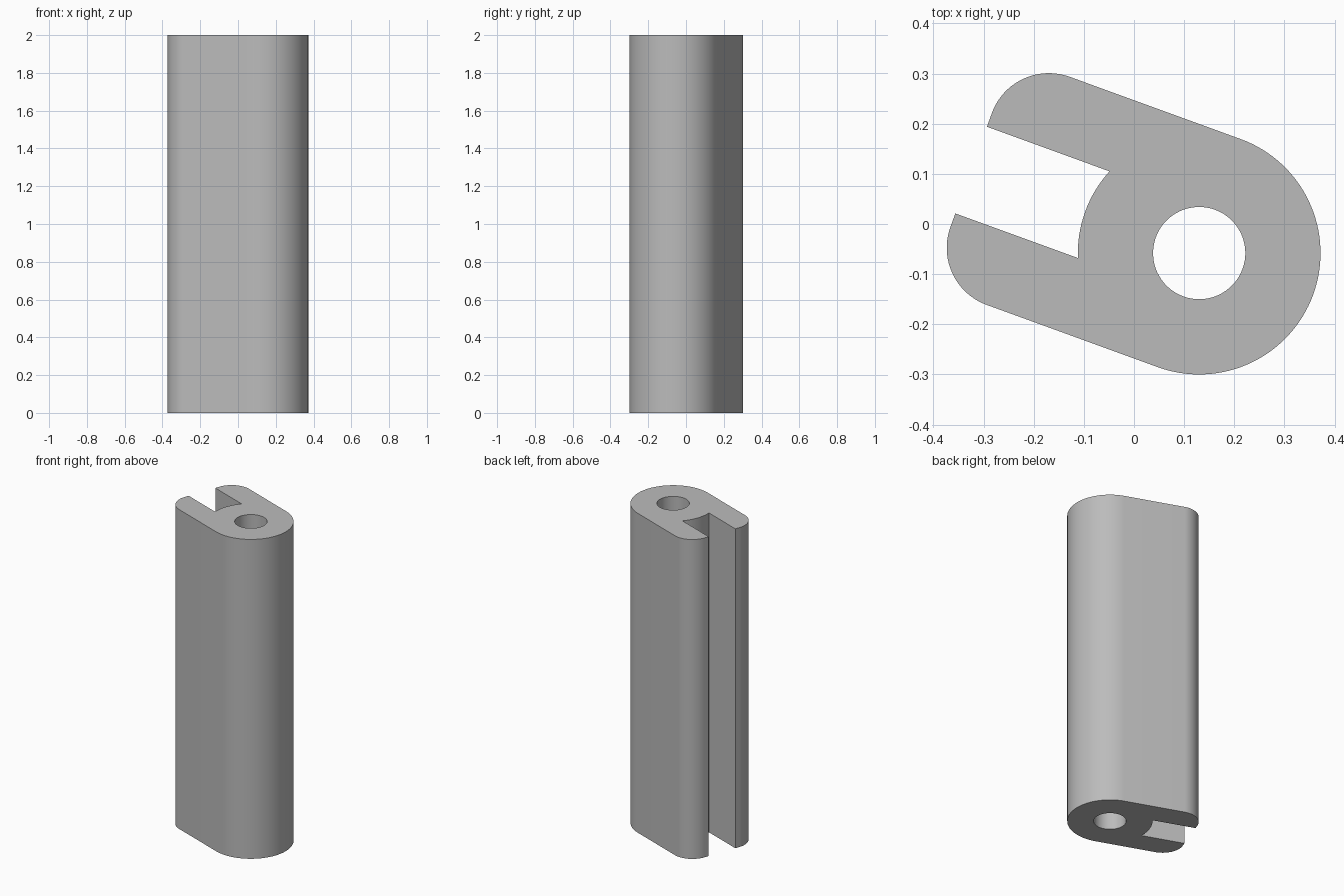
import bpy, bmesh
from math import pi, cos, sin, asin, radians
from mathutils import Matrix, Vector

if "Cube" in bpy.data.objects:
    bpy.data.objects.remove(bpy.data.objects["Cube"], do_unlink=True)

LENGTH = 2.0
R = 0.242            # round end
BORE = 0.092         # through hole radius
SLOT = 0.092         # half width of the slot
FILLET = R / 2       # rounded prong tips
TIP = 0.484          # reach of the prongs from the bore axis


def arc(cx, cy, r, a0, a1, n):
    return [Vector((cx + r * cos(a0 + (a1 - a0) * i / n),
                    cy + r * sin(a0 + (a1 - a0) * i / n), 0)) for i in range(n + 1)]


# Cross-section with the slot opening along +x: round end, prongs and curved slot floor
floor = asin(SLOT / R)
outline = arc(0, 0, R, pi / 2, 3 * pi / 2, 64)
outline += arc(TIP - FILLET, -R + FILLET, FILLET, -pi / 2, 0, 20)
outline += [Vector((TIP, -SLOT, 0))]
outline += arc(0, 0, R, -floor, floor, 16)
outline += [Vector((TIP, SLOT, 0))]
outline += arc(TIP - FILLET, R - FILLET, FILLET, 0, pi / 2, 20)
bore = arc(0, 0, BORE, 0, 2 * pi, 64)[:-1]

# Fill the section around the bore and extrude it to full length
bm = bmesh.new()
edges = []
for loop in (outline, bore):
    verts = [bm.verts.new(p) for p in loop]
    edges += [bm.edges.new((verts[i - 1], verts[i])) for i in range(len(verts))]
bmesh.ops.triangle_fill(bm, edges=edges, use_beauty=True)
top = bmesh.ops.extrude_face_region(bm, geom=bm.faces[:], use_keep_orig=True)["geom"]
bmesh.ops.translate(bm, vec=(0, 0, LENGTH),
                    verts=[v for v in top if isinstance(v, bmesh.types.BMVert)])
bmesh.ops.recalc_face_normals(bm, faces=bm.faces[:])
turn = Matrix.Translation((0.13, -0.058, 0)) @ Matrix.Rotation(radians(160), 4, "Z")
bmesh.ops.transform(bm, matrix=turn, verts=bm.verts[:])

mesh = bpy.data.meshes.new("slotted_bar")
bm.to_mesh(mesh)
bm.free()
bar = bpy.data.objects.new("slotted_bar", mesh)
bpy.context.collection.objects.link(bar)

# Plain grey finish
grey = bpy.data.materials.new("plain_grey")
grey.use_nodes = True
colour = (0.5, 0.5, 0.5, 1)
grey.diffuse_color = colour
grey.node_tree.nodes["Principled BSDF"].inputs["Base Color"].default_value = colour
mesh.materials.append(grey)

bpy.context.view_layer.objects.active = bar
bar.select_set(True)
bpy.ops.object.shade_smooth_by_angle(angle=radians(30))
